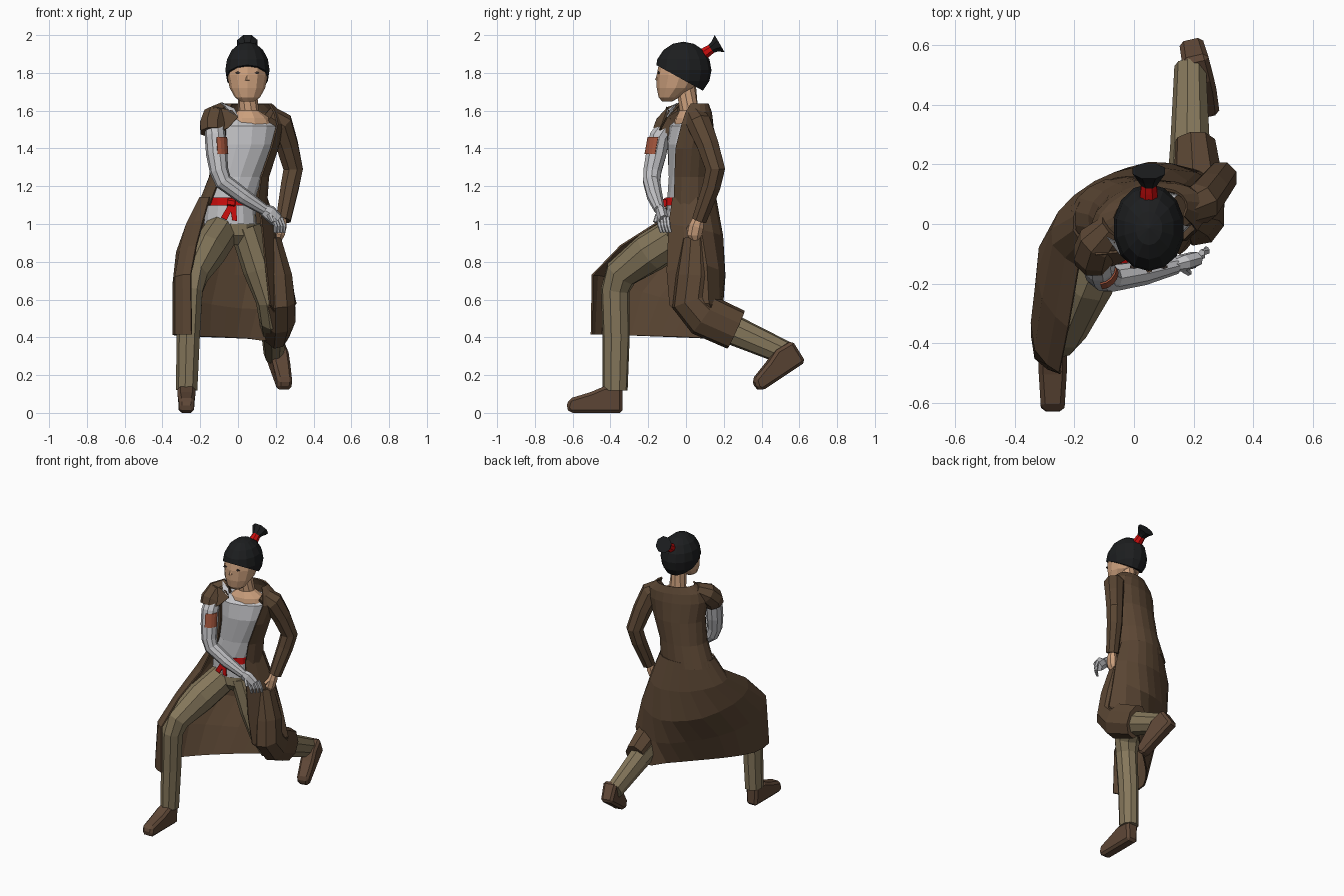
import bpy, bmesh, math
from mathutils import Vector, Matrix


def mat(name, r, g, b):
    m = bpy.data.materials.new(name)
    m.diffuse_color = (r, g, b, 1)
    return m


COAT = mat("coat brown", .105, .062, .034)
PANTS = mat("trouser tan", .235, .185, .105)
BOOT = mat("boot brown", .115, .064, .038)
SKIN = mat("skin", .62, .36, .21)
SHIRT = mat("pale grey", .54, .54, .56)
HAIR = mat("hair black", .012, .013, .014)
RED = mat("red cloth", .6, .004, .004)
RUST = mat("rust patch", .36, .09, .045)
EYE = mat("eye dark", .05, .035, .03)


def finish(name, bm, m, thick=0):
    bmesh.ops.recalc_face_normals(bm, faces=bm.faces)
    me = bpy.data.meshes.new(name)
    bm.to_mesh(me)
    bm.free()
    me.materials.append(m)
    ob = bpy.data.objects.new(name, me)
    bpy.context.collection.objects.link(ob)
    if thick:
        s = ob.modifiers.new("thickness", 'SOLIDIFY')
        s.thickness = thick
        s.offset = 0
    return ob


def loft(name, rows, m, closed=True, caps=True, thick=0):
    bm = bmesh.new()
    vs = [[bm.verts.new(p) for p in r] for r in rows]
    n = len(rows[0])
    for a, b in zip(vs, vs[1:]):
        for i in range(n if closed else n - 1):
            j = (i + 1) % n
            bm.faces.new((a[i], a[j], b[j], b[i]))
    if closed and caps:
        bm.faces.new(vs[0])
        bm.faces.new(vs[-1])
    return finish(name, bm, m, thick)


# Horizontal elliptical rings (z, cx, cy, rx, ry, rotation, half opening at front)
def rings(name, rows, m, n=10, thick=0):
    out = []
    opened = len(rows[0]) > 6
    for z, cx, cy, rx, ry, *rest in rows:
        rot = math.radians(rest[0]) if rest else 0
        h = math.radians(rest[1]) if opened else 0
        ring = []
        for i in range(n):
            t = i / (n - 1) if opened else i / n
            a = -math.pi / 2 - h - t * (2 * math.pi - 2 * h)
            x, y = rx * math.cos(a), ry * math.sin(a)
            ring.append((cx + x * math.cos(rot) - y * math.sin(rot),
                         cy + x * math.sin(rot) + y * math.cos(rot), z))
        out.append(ring)
    return loft(name, out, m, not opened, True, thick)


# Limb following a path of (x, y, z, radius, optional flattening)
def tube(name, path, m, n=8, ref=(1, 0, 0), flat=1.0):
    P = [Vector(p[:3]) for p in path]
    rows = []
    for i, p in enumerate(P):
        t = Vector()
        if i > 0:
            t += (p - P[i - 1]).normalized()
        if i < len(P) - 1:
            t += (P[i + 1] - p).normalized()
        t.normalize()
        u = Vector(ref)
        u = (u - t * u.dot(t)).normalized()
        v = t.cross(u)
        r = path[i][3]
        f = path[i][4] if len(path[i]) > 4 else flat
        rows.append([p + u * r * f * math.cos(2 * math.pi * (k + .5) / n)
                     + v * r * math.sin(2 * math.pi * (k + .5) / n) for k in range(n)])
    return loft(name, rows, m)


def plate(name, pts, m, thick=.008):
    bm = bmesh.new()
    bm.faces.new([bm.verts.new(p) for p in pts])
    return finish(name, bm, m, thick)


def spline(pts, k=2):
    pts = [Vector(p) for p in pts]
    q = [pts[0]] + pts + [pts[-1]]
    out = []
    for i in range(1, len(q) - 2):
        a, b, c, d = q[i - 1:i + 3]
        for s in range(k):
            t = s / k
            out.append(.5 * (2 * b + (c - a) * t + (2 * a - 5 * b + 4 * c - d) * t * t
                             + (3 * b - a - 3 * c + d) * t ** 3))
    return out + [pts[-1]]


# Head, neck and hair
rings("head", [(1.648, .05, -.1, .035, .025), (1.67, .05, -.09, .066, .055), (1.72, .05, -.055, .094, .1),
               (1.79, .05, -.03, .108, .125), (1.84, .05, -.025, .104, .12), (1.9, .05, -.02, .07, .08)], SKIN, 12)
rings("neck", [(1.5, .07, .01, .13, .075, 18), (1.56, .065, .015, .11, .07, 18), (1.6, .055, .015, .055, .052, 18),
               (1.74, .05, 0, .05, .052, 0)], SKIN)
bm = bmesh.new()
bmesh.ops.create_uvsphere(bm, u_segments=14, v_segments=8, radius=1)
bmesh.ops.transform(bm, matrix=Matrix.Translation((.05, -.014, 1.815)) @ Matrix.Diagonal((.12, .149, .15, 1)),
                    verts=bm.verts)
bmesh.ops.bisect_plane(bm, geom=bm.verts[:] + bm.edges[:] + bm.faces[:], plane_co=(0, 0, 1.755),
                       plane_no=(0, .55, 1), clear_inner=True)
bmesh.ops.holes_fill(bm, edges=[e for e in bm.edges if e.is_boundary], sides=0)
finish("hair_cap", bm, HAIR)
tube("hair_tie", [(.05, .08, 1.89, .034), (.05, .115, 1.915, .03), (.05, .145, 1.935, .026)], RED)
tube("topknot_fan", [(.05, .13, 1.925, .026, 1), (.05, .152, 1.94, .034, 1.2), (.05, .178, 1.955, .056, 1.05)], HAIR)
for x in (0, .1):
    plate("eye", [(x - .013, -.143, 1.8), (x, -.147, 1.793), (x + .013, -.143, 1.8), (x, -.147, 1.809)], EYE)
tube("nose", [(.05, -.148, 1.79, .006), (.05, -.153, 1.76, .012)], SKIN, 5)

# Shirt, belt and pelvis
rings("shirt", [(1.0, -.04, -.005, .14, .1), (1.12, -.04, -.005, .13, .095), (1.25, .0, -.002, .125, .09, 8),
                (1.42, .045, 0, .15, .095, 15), (1.52, .05, .01, .165, .088, 18), (1.56, .045, .03, .14, .06, 18)],
      SHIRT, 12)
rings("belt", [(1.098, -.04, -.006, .138, .104), (1.14, -.04, -.006, .134, .102)], RED, 12)
tube("belt_knot", [(-.055, -.112, 1.115, .022), (-.015, -.115, 1.11, .022)], RED, 6)
plate("belt_tail", [(-.045, -.117, 1.11), (-.015, -.117, 1.11), (-.06, -.12, 1.02), (-.09, -.118, 1.035)], RED)
plate("belt_tail", [(-.045, -.118, 1.11), (-.01, -.118, 1.11), (-.005, -.122, 1.015), (-.03, -.122, 1.02)], RED)
rings("pelvis", [(.89, -.02, 0, .05, .06), (.94, -.025, 0, .12, .1), (1.05, -.035, 0, .135, .095)], PANTS)

# Trouser legs
tube("front_leg", [(-.08, 0, .97, .105), (-.16, -.19, .85, .11), (-.232, -.345, .735, .09), (-.25, -.375, .65, .077),
                   (-.262, -.37, .4, .073), (-.27, -.375, .12, .067)], PANTS, 9, flat=.87)
tube("rear_leg", [(.04, .01, .98, .1), (.11, .02, .76, .1), (.165, .025, .6, .085), (.185, .08, .51, .09),
                  (.19, .27, .43, .08), (.19, .53, .315, .064)], PANTS, 9, flat=.85)


# Boots share one profile, heel at the origin and toe towards -y
def boot(name, matrix):
    prof = [(0, 0, .04), (0, .135, .046), (-.1, .14, .048), (-.17, .11, .048), (-.285, .075, .04),
            (-.3, .025, .038), (-.28, 0, .04)]
    ob = loft(name, [[matrix @ Vector((s * w, y, z)) for y, z, w in prof] for s in (-1, 1)], BOOT)
    b = ob.modifiers.new("rounding", 'BEVEL')
    b.width = .016
    b.segments = 1


boot("front_boot", Matrix.Translation((-.273, -.335, 0)))
boot("rear_boot", Matrix.Translation((.188, .628, .27)) @ Matrix.Rotation(math.radians(13), 4, 'Z')
     @ Matrix.Rotation(math.radians(33), 4, 'X'))

# Coat: upper body open at the front
rings("coat_body", [(1.1, -.03, .025, .18, .13, 3, 44), (1.25, .005, .02, .155, .125, 6, 44),
                    (1.4, .04, .015, .17, .128, 10, 45), (1.53, .05, .018, .195, .115, 15, 47),
                    (1.59, .05, .025, .18, .098, 18, 46), (1.635, .055, .035, .125, .075, 18, 56)],
      COAT, 15, .01)
# Coat skirt, from the front-leg edge round the back to the rear-leg edge;
# the hem is stretched straight between the legs
skirt = [
    [(-.15, -.08, 1.14), (-.2, -.02, 1.14), (-.18, .07, 1.14), (-.1, .135, 1.14),
     (-.02, .155, 1.14), (.08, .14, 1.14), (.15, .06, 1.14), (.105, -.07, 1.14)],
    [(-.185, -.14, 1.015), (-.27, -.07, 1.0), (-.25, .04, .98), (-.13, .14, .95),
     (0, .185, .94), (.12, .18, .94), (.21, .08, .97), (.125, -.09, 1.0)],
    [(-.22, -.345, .885), (-.305, -.25, .865), (-.315, -.08, .83), (-.19, .09, .76),
     (-.02, .185, .73), (.12, .2, .73), (.262, .11, .78), (.15, -.1, .75)],
    [(-.25, -.495, .73), (-.33, -.42, .72), (-.33, -.23, .64), (-.22, -.05, .59),
     (-.06, .09, .56), (.1, .19, .55), (.305, .12, .58), (.17, -.085, .57)],
    [(-.245, -.5, .415), (-.33, -.45, .415), (-.328, -.29, .41), (-.22, -.14, .405),
     (-.08, 0, .4), (.06, .13, .393), (.18, .22, .385), (.22, .0, .48)]]
loft("coat_skirt", [spline(r) for r in skirt], COAT, False, thick=.01)
tube("coat_rear_leg_wrap", [(.17, .05, .92, .07), (.205, .045, .72, .1), (.214, .03, .59, .11, .85),
                            (.215, .1, .515, .118, .8), (.203, .265, .44, .112, .66)], COAT, 9, flat=.87)
# Lapel and shirt collar
plate("coat_lapel", [(-.13, -.1, 1.62), (-.03, -.09, 1.6), (0, -.1, 1.565), (-.05, -.13, 1.51), (-.11, -.15, 1.48)],
      COAT)
plate("shirt_collar", [(-.09, -.045, 1.64), (-.02, -.075, 1.61), (.0, -.1, 1.565), (-.05, -.1, 1.6)], SHIRT)

# Sleeved arm with bare hand on the hip
tube("long_sleeve", [(.16, .045, 1.575, .055), (.225, .07, 1.53, .07), (.26, .115, 1.42, .062),
                     (.292, .155, 1.29, .056), (.275, .135, 1.2, .052), (.24, .07, 1.02, .042)], COAT)
tube("bare_hand", [(.24, .07, 1.04, .028), (.232, .055, .99, .04), (.222, .045, .945, .04), (.215, .05, .915, .024)],
     SKIN, 7, flat=.7)
tube("bare_thumb", [(.225, .035, 1.0, .014), (.205, .01, .97, .012)], SKIN, 5)

# Rolled short sleeve and grey arm across the waist
tube("short_sleeve", [(-.07, -.01, 1.6, .05), (-.12, -.06, 1.565, .07), (-.135, -.1, 1.52, .072),
                      (-.135, -.115, 1.485, .068)], COAT, 8)
tube("grey_arm", [(-.125, -.08, 1.55, .05), (-.12, -.14, 1.46, .056), (-.113, -.158, 1.37, .056),
                  (-.1, -.178, 1.28, .05), (-.078, -.182, 1.225, .047), (.03, -.165, 1.145, .042),
                  (.14, -.14, 1.075, .029)], SHIRT, 10, ref=(0, 1, 0))
tube("grey_palm", [(.13, -.14, 1.08, .03), (.165, -.13, 1.06, .042), (.205, -.118, 1.02, .038)], SHIRT, 7,
     ref=(0, 1, 0), flat=.7)
for k in range(4):
    x, y = .182 + k * .015, -.145 + k * .016
    tube("grey_finger", [(x, y, 1.035, .012), (x + .018, y + .005, .99, .011), (x + .015, y + .015, .955, .008)],
         SHIRT, 5)
tube("grey_thumb", [(.165, -.15, 1.05, .013), (.185, -.165, 1.01, .01)], SHIRT, 5)
# Rust patch curved round the upper arm
loft("arm_patch", [[(cx + .059 * math.cos(a), cy + .059 * math.sin(a), z)
                    for a in [math.radians(d) for d in (-85, -65, -45, -25, -5)]]
                   for cx, cy, z in ((-.119, -.142, 1.46), (-.113, -.158, 1.37))], RUST, False, thick=.006)
